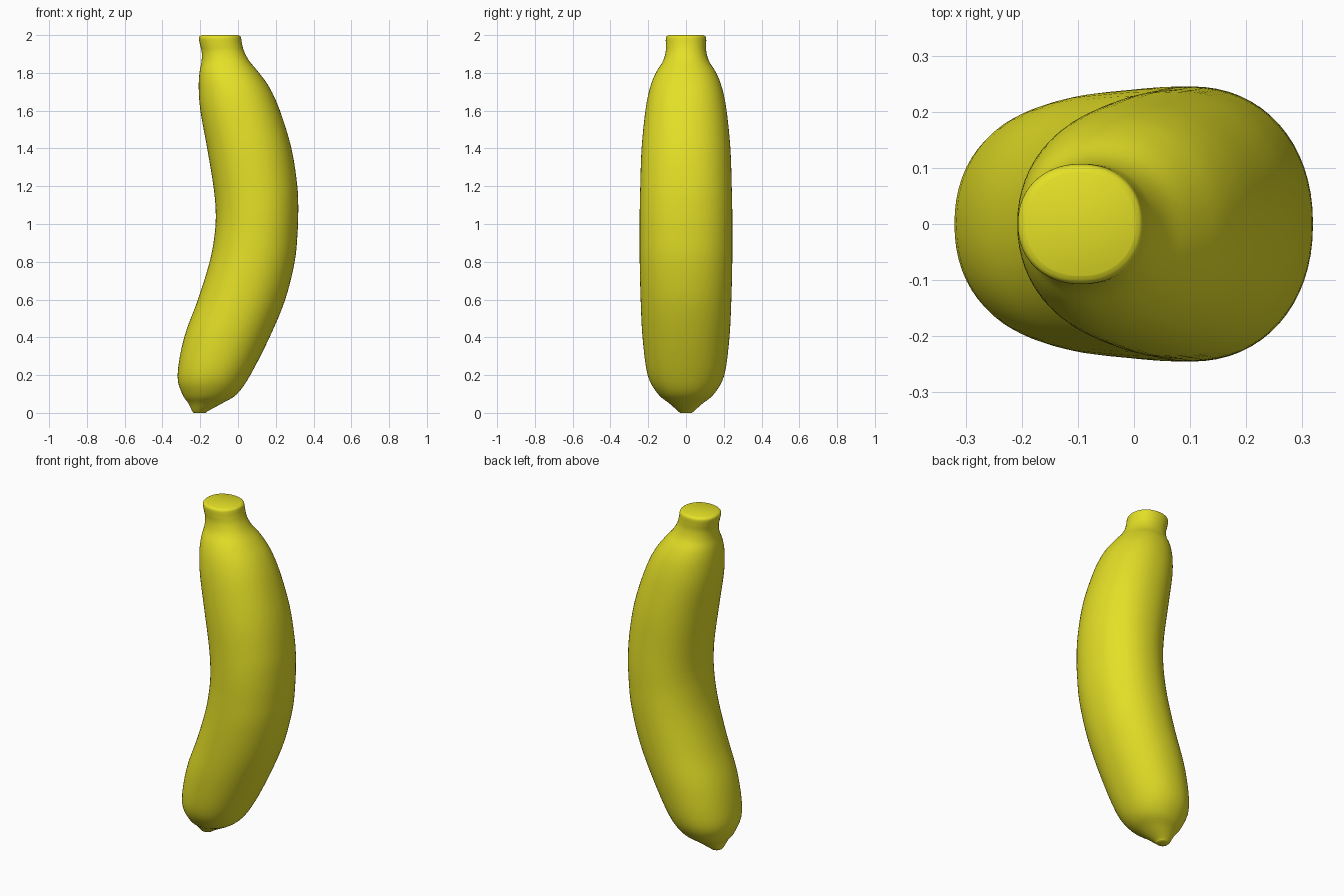
import bpy, bmesh, math
from mathutils import Vector

if "Cube" in bpy.data.objects:
    bpy.data.objects.remove(bpy.data.objects["Cube"])

yellow = bpy.data.materials.new("banana yellow")
yellow.diffuse_color = (0.78, 0.745, 0.02, 1)
yellow.use_nodes = True
yellow.node_tree.nodes["Principled BSDF"].inputs["Base Color"].default_value = yellow.diffuse_color

SIDES, STEPS = 64, 4
# Horizontal slices: height, inner x, outer x, half depth
SLICES = [
    (0.0, -0.235, -0.17, 0.032), (0.012, -0.244, -0.155, 0.045),
    (0.05, -0.262, -0.085, 0.088), (0.1, -0.295, -0.005, 0.148),
    (0.2, -0.32, 0.065, 0.203), (0.4, -0.285, 0.167, 0.23),
    (0.6, -0.212, 0.25, 0.24), (0.8, -0.15, 0.3, 0.245),
    (0.95, -0.123, 0.315, 0.245), (1.07, -0.118, 0.319, 0.245),
    (1.2, -0.13, 0.314, 0.242), (1.4, -0.163, 0.283, 0.235),
    (1.6, -0.199, 0.222, 0.215), (1.72, -0.208, 0.168, 0.191),
    (1.8, -0.204, 0.112, 0.16), (1.86, -0.193, 0.062, 0.123),
    (1.91, -0.192, 0.034, 0.108), (1.95, -0.201, 0.022, 0.107),
    (1.98, -0.207, 0.017, 0.107), (1.993, -0.204, 0.013, 0.103),
    (2.0, -0.193, 0.002, 0.092),
]
SEAM = 9


def spline(i, t):
    """Catmull-Rom point between slices i and i + 1."""
    n = len(SLICES) - 1
    a, b, c, d = (Vector(SLICES[min(max(k, 0), n)]) for k in range(i - 1, i + 3))
    return 0.5 * (2 * b + (c - a) * t + (2 * a - 5 * b + 4 * c - d) * t * t
                  + (3 * b - a - 3 * c + d) * t ** 3)


def ring(bm, s):
    """Slightly squared oval cross-section."""
    z, lo, hi, depth = s
    cx, rx = (lo + hi) / 2, (hi - lo) / 2
    verts = []
    for k in range(SIDES):
        a = 2 * math.pi * k / SIDES
        c, sn = math.cos(a), math.sin(a)
        e = 2 / 2.15
        x = math.copysign(abs(c) ** e, c)
        y = math.copysign(abs(sn) ** e, sn)
        verts.append(bm.verts.new((cx + rx * x, depth * y, z)))
    return verts


def half(name, first, last):
    bm = bmesh.new()
    pts = [spline(i, j / STEPS) for i in range(first, last) for j in range(STEPS)]
    pts.append(Vector(SLICES[last]))
    rings = [ring(bm, p) for p in pts]
    for a, b in zip(rings, rings[1:]):
        for k in range(SIDES):
            m = (k + 1) % SIDES
            bm.faces.new((a[k], a[m], b[m], b[k]))
    bm.faces.new(rings[0][::-1])
    bm.faces.new(rings[-1])
    me = bpy.data.meshes.new(name)
    bm.to_mesh(me)
    bm.free()
    me.materials.append(yellow)
    ob = bpy.data.objects.new(name, me)
    bpy.context.collection.objects.link(ob)
    bpy.ops.object.select_all(action='DESELECT')
    ob.select_set(True)
    bpy.context.view_layer.objects.active = ob
    bpy.ops.object.shade_smooth_by_angle(angle=math.radians(50))


# Two halves meeting at the seam
half("lower_half", 0, SEAM)
half("upper_half_with_stem", SEAM, len(SLICES) - 1)
